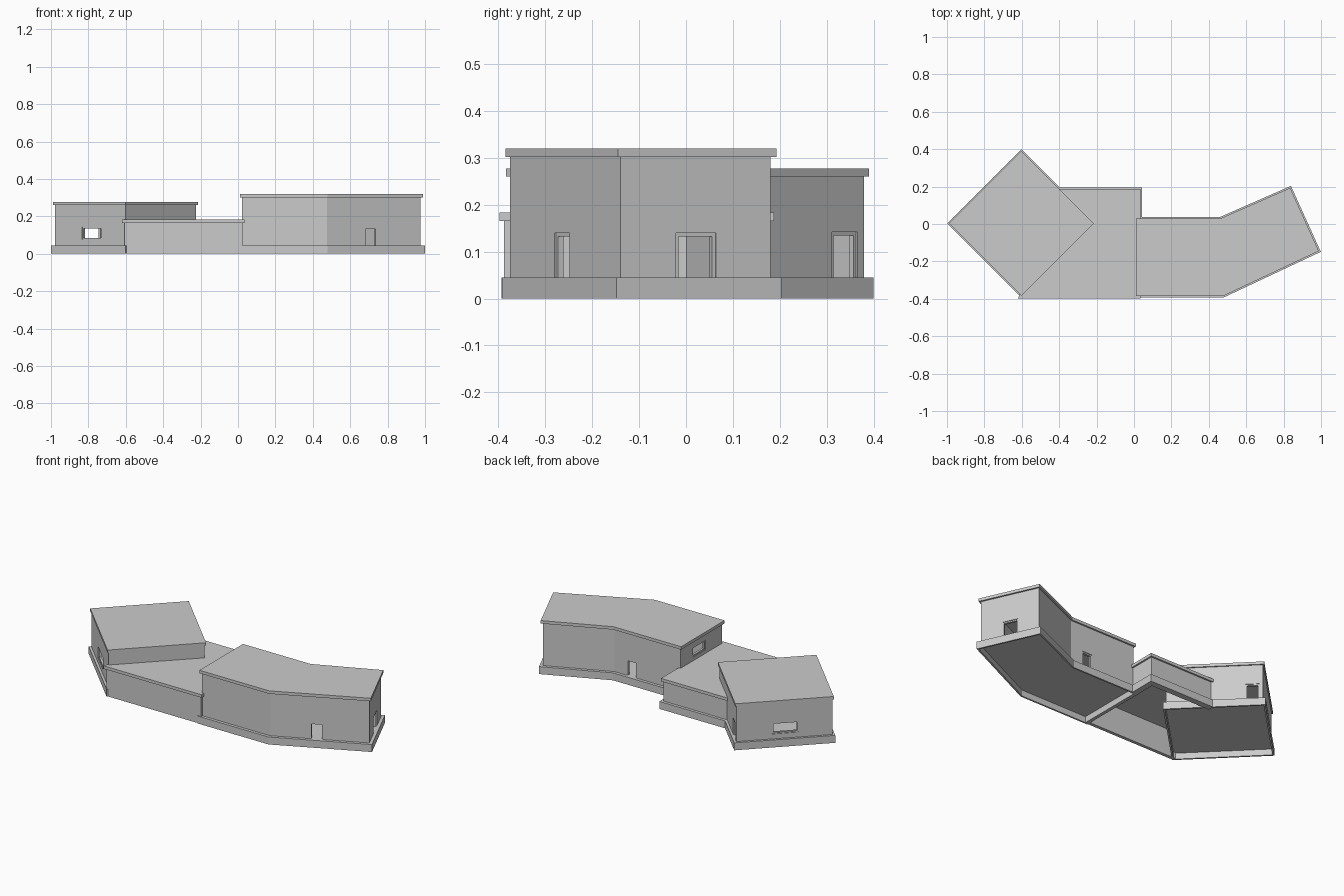
import bpy, bmesh
from mathutils import Vector

cube = bpy.data.objects.get("Cube")
if cube:
    bpy.data.objects.remove(cube, do_unlink=True)

plaster = bpy.data.materials.new("pale_grey_plaster")
plaster.use_nodes = True
grey = (0.6, 0.6, 0.6, 1)
plaster.diffuse_color = grey
plaster.node_tree.nodes["Principled BSDF"].inputs["Base Color"].default_value = grey

THICK = 0.02   # wall thickness
BASE = 0.045   # top of the plinths


def finish(name, bm):
    bmesh.ops.recalc_face_normals(bm, faces=bm.faces[:])
    mesh = bpy.data.meshes.new(name)
    bm.to_mesh(mesh)
    bm.free()
    mesh.materials.append(plaster)
    obj = bpy.data.objects.new(name, mesh)
    bpy.context.scene.collection.objects.link(obj)
    return obj


def normal(a, b):
    d = (b - a).normalized()
    return Vector((d.y, -d.x))


def offset(pts, dist, closed=True):
    """Move a counter-clockwise outline outwards with mitred corners."""
    out, n = [], len(pts)
    for i, p in enumerate(pts):
        n1 = normal(pts[i - 1], p)
        n2 = normal(p, pts[(i + 1) % n])
        if not closed and i == 0:
            n1 = n2
        if not closed and i == n - 1:
            n2 = n1
        out.append(p + (n1 + n2) * dist / (1 + n1.dot(n2)))
    return out


def prism_mesh(pts, z0, z1):
    bm = bmesh.new()
    low = [bm.verts.new((p.x, p.y, z0)) for p in pts]
    high = [bm.verts.new((p.x, p.y, z1)) for p in pts]
    bottom = bm.faces.new(low[::-1])
    bm.faces.new(high)
    for i in range(len(pts)):
        j = (i + 1) % len(pts)
        bm.faces.new((low[i], low[j], high[j], high[i]))
    return bm, bottom


def prism(name, pts, z0, z1):
    return finish(name, prism_mesh(pts, z0, z1)[0])


def plinth(name, pts):
    """Floor slab with a skirt below, hollow underneath."""
    bm, bottom = prism_mesh(pts, 0, BASE)
    bmesh.ops.recalc_face_normals(bm, faces=bm.faces[:])
    bmesh.ops.inset_region(bm, faces=[bottom], thickness=0.01, use_even_offset=True)
    pushed = bmesh.ops.extrude_discrete_faces(bm, faces=[bottom])["faces"][0]
    bmesh.ops.translate(bm, verts=pushed.verts[:], vec=(0, 0, BASE - 0.008))
    return finish(name, bm)


def wall_ring(name, pts, z0, z1):
    bm = bmesh.new()
    loops = [[bm.verts.new((p.x, p.y, z)) for p in line]
             for line, z in ((pts, z0), (pts, z1),
                             (offset(pts, -THICK), z1), (offset(pts, -THICK), z0))]
    for k in range(4):
        a, b = loops[k], loops[(k + 1) % 4]
        for i in range(len(pts)):
            j = (i + 1) % len(pts)
            bm.faces.new((a[i], a[j], b[j], b[i]))
    return finish(name, bm)


def wall_strip(name, path, z0, z1):
    inner = offset(path, -THICK, closed=False)
    return prism(name, path + inner[::-1], z0, z1)


def opening(wall, name, pts, edge, frac, width, z0, z1, sill):
    """Cut a hole through one wall and line it with a narrow frame."""
    a, b = pts[edge], pts[(edge + 1) % len(pts)]
    along, out = (b - a).normalized(), normal(a, b)
    mid = a.lerp(b, frac)

    def block(label, s0, s1, d0, d1, lo, hi):
        corners = [mid + along * s + out * d
                   for s, d in ((s0, d0), (s0, d1), (s1, d1), (s1, d0))]
        return prism(label, corners, lo, hi)

    h, trim = width / 2, 0.008
    cutter = block("cutter", -h, h, -2 * THICK, THICK, z0, z1)
    mod = wall.modifiers.new("hole", 'BOOLEAN')
    mod.object, mod.operation, mod.solver = cutter, 'DIFFERENCE', 'EXACT'
    graph = bpy.context.evaluated_depsgraph_get()
    cut = bpy.data.meshes.new_from_object(wall.evaluated_get(graph))
    wall.modifiers.clear()
    wall.data = cut
    bpy.data.objects.remove(cutter, do_unlink=True)
    back, front = -THICK + 0.003, -0.004
    block(name + "_jamb_a", -h, trim - h, back, front, z0, z1)
    block(name + "_jamb_b", h - trim, h, back, front, z0, z1)
    block(name + "_head", trim - h, h - trim, back, front, z1 - trim, z1)
    if sill:
        block(name + "_sill", trim - h, h - trim, back, front, z0, z0 + trim)


def outline(*pairs):
    return [Vector(p) for p in pairs]


# Diamond-turned pavilion
pavilion = outline((-0.979, 0.003), (-0.602, -0.374), (-0.225, 0.003), (-0.602, 0.38))
plinth("pavilion_plinth", offset(pavilion, 0.014))
pavilion_walls = wall_ring("pavilion_walls", pavilion, BASE, 0.26)
prism("pavilion_roof", offset(pavilion, 0.007), 0.26, 0.277)
opening(pavilion_walls, "pavilion_front_window", pavilion, 0, 0.52, 0.148, 0.075, 0.142, True)
opening(pavilion_walls, "pavilion_back_window", pavilion, 3, 0.51, 0.148, 0.075, 0.142, True)
opening(pavilion_walls, "pavilion_door", pavilion, 2, 0.89, 0.076, BASE, 0.142, False)

# Tall bent wing
wing = outline((0.022, -0.375), (0.475, -0.375), (0.975, -0.14),
               (0.83, 0.18), (0.465, 0.02), (0.022, 0.02))
plinth("wing_plinth", offset(wing, 0.018))
wing_walls = wall_ring("wing_walls", wing, BASE, 0.302)
prism("wing_roof", offset(wing, 0.01), 0.302, 0.32)
opening(wing_walls, "wing_front_door", wing, 1, 0.47, 0.075, BASE, 0.14, False)
opening(wing_walls, "wing_end_door", wing, 2, 0.505, 0.094, BASE, 0.14, False)
opening(wing_walls, "wing_back_door", wing, 4, 0.26, 0.07, BASE, 0.14, False)
opening(wing_walls, "wing_side_window", wing, 5, 0.45, 0.12, 0.205, 0.265, True)

# Low link between the two, open underneath
link = outline((-0.606, -0.388), (0.025, -0.388), (0.025, 0.178),
               (-0.40, 0.178), (-0.225, 0.003), (-0.602, -0.374))
wall_strip("link_walls", link[:4], 0, 0.165)
prism("link_roof", offset(link, 0.01), 0.165, 0.183)
back_path = outline((0.025, 0.03), (0.025, 0.178), (-0.40, 0.178))
wall_strip("link_back_plinth", offset(back_path, 0.017, closed=False), 0, BASE)
